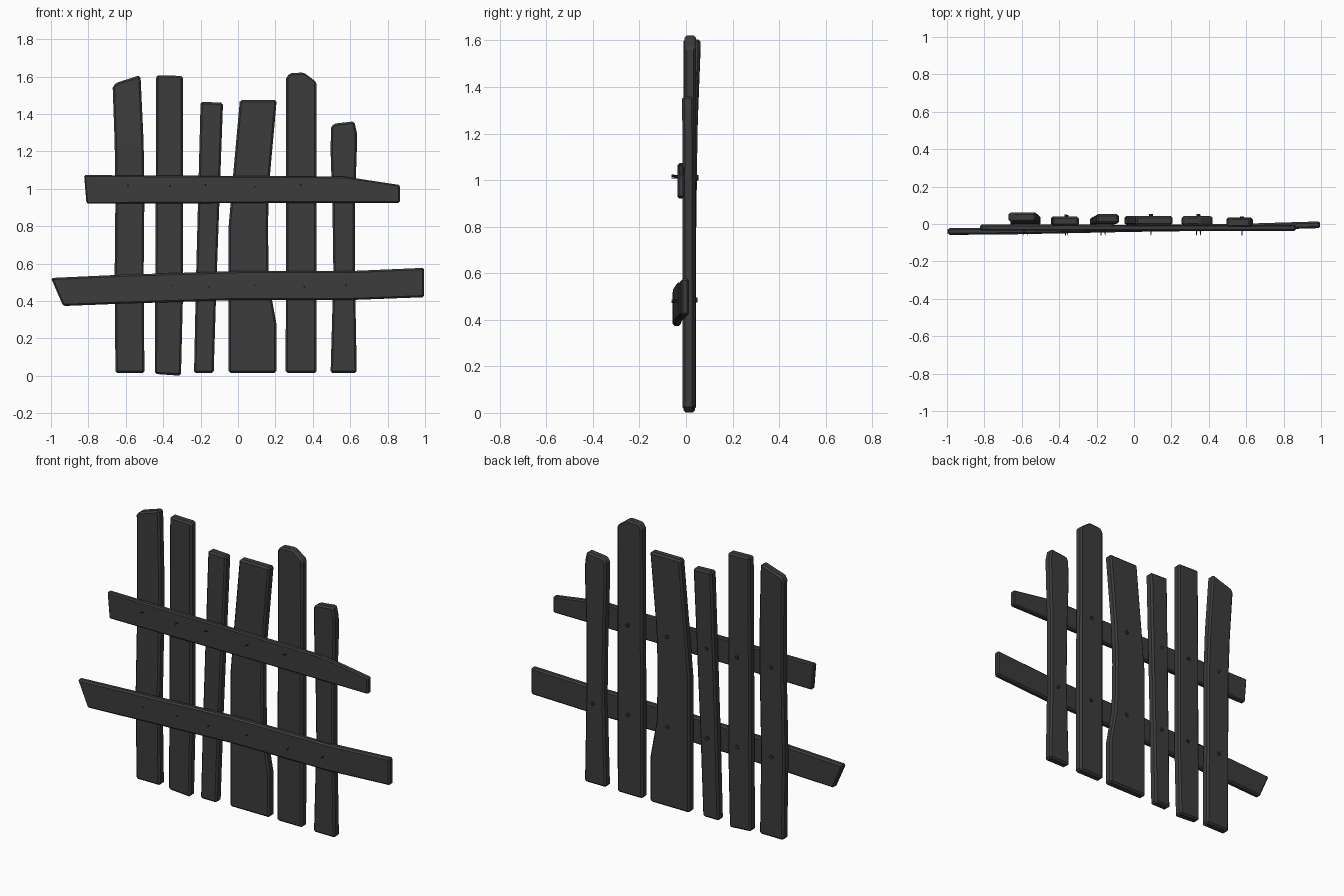
import bpy
import bmesh
from mathutils import Vector

default_cube = bpy.data.objects.get("Cube")
if default_cube:
    bpy.data.objects.remove(default_cube, do_unlink=True)


def make_material(name, colour):
    material = bpy.data.materials.new(name)
    material.use_nodes = True
    material.diffuse_color = colour
    shader = material.node_tree.nodes["Principled BSDF"]
    shader.inputs["Base Color"].default_value = colour
    shader.inputs["Roughness"].default_value = 0.8
    return material


wood = make_material("charcoal wood", (.045, .045, .045, 1))
iron = make_material("dark iron", (.03, .03, .03, 1))


def finish(name, bm, material):
    """Turn a bmesh into a named object with one material."""
    bmesh.ops.recalc_face_normals(bm, faces=bm.faces)
    mesh = bpy.data.meshes.new(name)
    bm.to_mesh(mesh)
    bm.free()
    mesh.materials.append(material)
    obj = bpy.data.objects.new(name, mesh)
    bpy.context.collection.objects.link(obj)
    return obj


def make_board(name, rows, thickness, chamfer=.01):
    """Loft a board; a row is one edge (x, z), the other edge (x, z), centre y."""
    bm = bmesh.new()
    half = thickness / 2
    rings = []
    for xa, za, xb, zb, y in rows:
        corners = ((xa, y - half, za), (xb, y - half, zb),
                   (xb, y + half, zb), (xa, y + half, za))
        rings.append([bm.verts.new(corner) for corner in corners])
    for lower, upper in zip(rings, rings[1:]):
        for i in range(4):
            j = (i + 1) % 4
            bm.faces.new((lower[i], lower[j], upper[j], upper[i]))
    bm.faces.new(rings[0])
    bm.faces.new(rings[-1])
    board = finish(name, bm, wood)
    bevel = board.modifiers.new("worn edges", "BEVEL")
    bevel.width = chamfer
    bevel.segments = 1
    bevel.limit_method = "ANGLE"
    bevel.angle_limit = .6
    return board


def make_nail(name, x, z, back, lean):
    """Round head on the back of an upright, spike poking out at the front."""
    bm = bmesh.new()
    head = Vector((x, back + .003, z))
    tip = Vector((x + lean, -.062, z - lean))
    axis = (tip - head).normalized()
    turn = axis.to_track_quat("Z", "Y").to_matrix().to_4x4()
    for start, end, r1, r2 in ((head, tip, .006, .002),
                               (head - axis * .003, head + axis * .004, .011, .011)):
        part = bmesh.ops.create_cone(bm, cap_ends=True, segments=8, radius1=r1,
                                     radius2=r2, depth=(end - start).length)
        bmesh.ops.transform(bm, matrix=turn, verts=part["verts"])
        bmesh.ops.translate(bm, vec=(start + end) / 2, verts=part["verts"])
    return finish(name, bm, iron)


# Upright planks, from -x to +x
uprights = {
    "slanted_top_plank": [
        (-.655, .015, -.5, .015, .015), (-.66, .5, -.505, .5, .012),
        (-.655, 1, -.5, 1, .02), (-.66, 1.26, -.505, 1.26, .026),
        (-.67, 1.54, -.52, 1.58, .037), (-.655, 1.565, -.525, 1.607, .037)],
    "straight_plank": [
        (-.445, .01, -.305, 0, .014), (-.443, .4, -.295, .4, .014),
        (-.437, 1.607, -.295, 1.603, .014)],
    "narrow_leaning_plank": [
        (-.235, .015, -.13, .015, .01), (-.225, .5, -.115, .5, .015),
        (-.2, 1.465, -.08, 1.46, .028)],
    "wide_bent_plank": [
        (-.05, .015, .205, .015, .018), (-.05, .28, .205, .28, .018),
        (-.05, .5, .165, .5, .018), (-.05, .8, .16, .8, .018),
        (-.03, 1.03, .167, 1.03, .018), (.01, 1.475, .207, 1.475, .018)],
    "tall_peaked_plank": [
        (.255, .015, .42, .015, .015), (.257, 1.59, .42, 1.57, .018),
        (.275, 1.617, .35, 1.622, .018)],
    "short_plank": [
        (.495, .015, .635, .015, .01), (.51, .55, .625, .55, .01),
        (.505, .9, .625, .9, .01), (.495, 1.2, .635, 1.2, .01),
        (.497, 1.325, .635, 1.3, .008), (.512, 1.348, .622, 1.36, .008)],
}
for name, rows in uprights.items():
    make_board(name, rows, .05)

# Cross rails nailed over the front
make_board("upper_rail", [
    (-.81, .92, -.823, 1.073, -.019), (.57, .925, .57, 1.065, -.021),
    (.865, .925, .865, 1.02, -.021)], .032, .007)
make_board("lower_rail", [
    (-.935, .373, -1, .523, -.04), (-.63, .385, -.63, .54, -.037),
    (0, .405, 0, .56, -.024), (.6, .405, .6, .56, -.016),
    (.995, .42, .995, .577, -.004)], .036, .009)

# Nails, one wherever a rail crosses an upright
nail_columns = [(-.58, .04, .01), (-.36, .039, .006), (-.165, .042, .012),
                (.09, .043, 0), (.345, .042, .012), (.578, .035, 0)]
for number, (x, back, lean) in enumerate(nail_columns, 1):
    make_nail(f"lower_nail_{number}", x, .485, back, lean)
    if number < len(nail_columns):
        make_nail(f"upper_nail_{number}", x, 1.01, back + .004, -lean)
